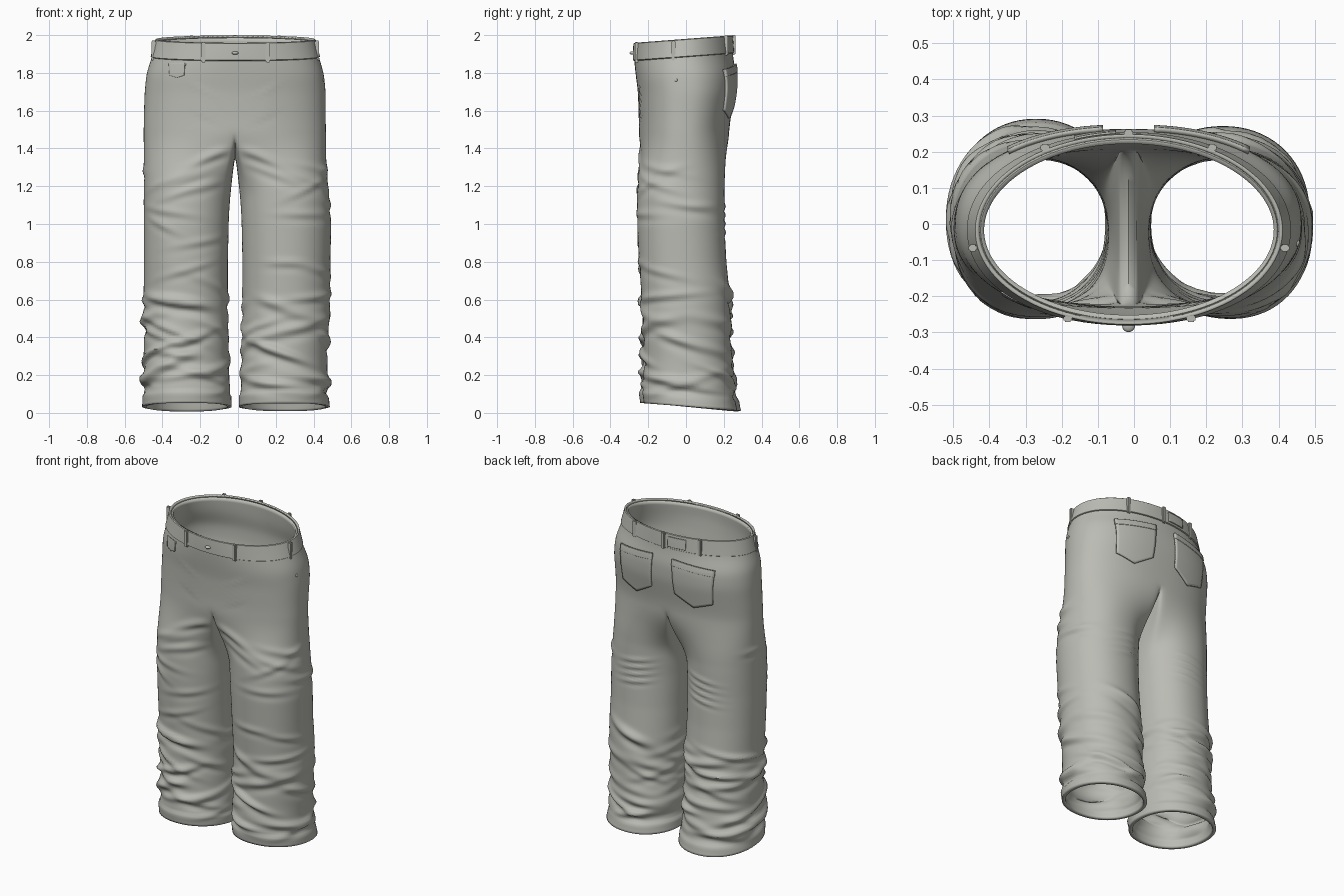
import bpy, bmesh, math, random
from mathutils import Vector
from mathutils.bvhtree import BVHTree

random.seed(4)
if "Cube" in bpy.data.objects:
    bpy.data.objects.remove(bpy.data.objects["Cube"])

cloth = bpy.data.materials.new("warm_grey_cloth")
cloth.use_nodes = True
grey = (0.5, 0.5, 0.46, 1)
cloth.diffuse_color = grey
cloth.node_tree.nodes["Principled BSDF"].inputs["Base Color"].default_value = grey

CENTRE = -0.015
SPLIT, CROTCH = 1.5, 1.35
OUTER, INNER = 56, 24          # ring segments around the outside and the inseam
SPREAD = math.radians(140)     # where the centre seams sit on each leg ring

# height, outer edge +x, outer edge -x, front y, back y, half gap between legs
PROFILE = [
    (0.0, .48, -.5, -.205, .265, .027), (0.1, .475, -.5, -.225, .25, .027),
    (0.3, .475, -.5, -.225, .24, .033), (0.6, .49, -.5, -.235, .235, .038),
    (0.8, .49, -.5, -.25, .215, .038), (1.0, .495, -.5, -.26, .205, .034),
    (1.2, .48, -.5, -.26, .205, .026), (1.35, .47, -.5, -.255, .215, .02),
    (1.55, .465, -.5, -.25, .235, .02), (1.7, .465, -.495, -.255, .262, .02),
    (1.8, .455, -.485, -.268, .265, .02), (1.88, .43, -.458, -.276, .25, .02),
    (2.0, .4, -.428, -.272, .243, .02)]


def section(z):
    """Blend the silhouette measurements at a height."""
    z = min(max(z, PROFILE[0][0]), PROFILE[-1][0])
    for low, high in zip(PROFILE, PROFILE[1:]):
        if z <= high[0]:
            t = (z - low[0]) / (high[0] - low[0])
            return [a + (b - a) * t for a, b in zip(low[1:], high[1:])]


def smoothstep(t):
    t = min(max(t, 0), 1)
    return t * t * (3 - 2 * t)


def power(value, exponent):
    return math.copysign(abs(value) ** exponent, value)


def top_z(y):
    return 1.98 + 0.075 * y


def hem_z(y):
    return 0.034 - 0.085 * y


def torso_point(side, angle, z, grow=0):
    """Rounded half section of the hips; angle runs from front to back centre."""
    left, right, front, back, _ = section(z)
    reach = (left if side > 0 else right) - CENTRE
    n = 0.88 + 0.12 * smoothstep((z - 1.75) / 0.2)
    x = CENTRE + (reach + side * grow) * power(math.cos(angle), n)
    y = (front + back) / 2 + ((back - front) / 2 + grow) * power(math.sin(angle), n)
    return Vector((x if abs(angle) < math.pi / 2 - 1e-4 else CENTRE, y, z))


def leg_point(side, angle, z):
    left, right, front, back, gap = section(z)
    outer, inner = (left if side > 0 else right), CENTRE + side * gap
    y = (front + back) / 2 + (back - front) / 2 * power(math.sin(angle), 0.94)
    if side < 0:
        y += 0.02 * smoothstep(1 - z / 0.5) * math.sin(angle)
    return Vector(((outer + inner) / 2 + (outer - inner) / 2 * power(math.cos(angle), 0.94), y, z))


def finish(name, bm, thickness=0, offset=-1, sharp=40):
    bmesh.ops.recalc_face_normals(bm, faces=bm.faces)
    mesh = bpy.data.meshes.new(name)
    bm.to_mesh(mesh)
    bm.free()
    mesh.materials.append(cloth)
    obj = bpy.data.objects.new(name, mesh)
    bpy.context.collection.objects.link(obj)
    if thickness:
        solid = obj.modifiers.new("thickness", "SOLIDIFY")
        solid.thickness, solid.offset = thickness, offset
    bpy.ops.object.select_all(action="DESELECT")
    obj.select_set(True)
    bpy.context.view_layer.objects.active = obj
    bpy.ops.object.shade_smooth_by_angle(angle=math.radians(sharp))
    return obj


def loft(bm, rows, closed):
    grid = [[bm.verts.new(p) for p in row] for row in rows]
    for a, b in zip(grid, grid[1:]):
        for i in range(len(a) if closed else len(a) - 1):
            j = (i + 1) % len(a)
            bm.faces.new((a[i], a[j], b[j], b[i]))


# Trouser body: two hip halves that split into two legs around the crotch seam
body = bmesh.new()
for side in (1, -1):
    arc = [-math.pi / 2 + math.pi * i / OUTER for i in range(OUTER + 1)]
    rows = []
    for r in range(25):
        row = []
        for a in arc:
            top = top_z(torso_point(side, a, 1.9).y) - 0.012
            row.append(torso_point(side, a, top + (SPLIT - top) * r / 24))
        rows.append(row)
    loft(body, rows, False)

    rim = [(a / (math.pi / 2) * SPREAD, torso_point(side, a, SPLIT), 0) for a in arc]
    front, back = section(SPLIT)[2:4]
    for i in range(1, INNER):
        q = 1 - 2 * i / INNER
        swing = q * math.pi / 2
        y = (front + back) / 2 + (back - front) / 2 * math.sin(swing)
        z = CROTCH + (SPLIT - CROTCH) * (1 - math.cos(swing))
        rim.append((math.pi - q * (math.pi - SPREAD), Vector((CENTRE, y, z)), 1 - abs(q)))
    rows = []
    for r in range(121):
        v, row = r / 120, []
        for angle, start, inside in rim:
            end = hem_z(leg_point(side, angle, 0.03).y)
            z = start.z + (end - start.z) * v
            t = min(1, v / 0.24)
            inside = min(1, inside * 2)
            w = smoothstep(t) * (1 - inside) + math.sin(t * math.pi / 2) ** 0.7 * inside
            goal = start.lerp(leg_point(side, angle, z), w)
            row.append((goal.x, goal.y, z))
        rows.append(row)
    loft(body, rows, True)
bmesh.ops.remove_doubles(body, verts=body.verts, dist=0.0004)
bmesh.ops.recalc_face_normals(body, faces=body.faces)
inner_verts = [v for v in body.verts if not v.is_boundary]
for _ in range(6):
    bmesh.ops.smooth_vert(body, verts=inner_verts, factor=0.5,
                          use_axis_x=True, use_axis_y=True, use_axis_z=True)

# Cloth folds: (side, angle, height, slope, length, width, depth)
folds = []
for side in (1, -1):
    for i in range(38):                                   # bunching on the shins
        folds.append((side, random.uniform(-math.pi, math.pi), 0.1 + 0.55 * random.random(),
                      random.uniform(-.09, .09), random.uniform(.4, .9),
                      random.uniform(.016, .028), random.uniform(.009, .02)))
    for i in range(9):                                    # light creases on the thighs
        folds.append((side, random.uniform(-2, 1), random.uniform(.7, 1.35),
                      random.uniform(-.12, .12), random.uniform(.3, .6), .02, .007))
    for i in range(4):                                    # creases behind the knees
        folds.append((side, 1.6, 0.96 + 0.045 * i, .03, .45, .013, .008))
        folds.append((side, -1.85, 1.58 + 0.04 * i, .16, .22, .012, .006))
    folds.append((side, -2, 1.36, -.12, .5, .025, .014))  # pull lines from the crotch
    folds.append((side, -1.7, 1.27, -.1, .5, .022, .01))

body.normal_update()
moves = []
for v in body.verts:
    x, y, z = v.co
    side = 1 if x > CENTRE else -1
    angle = math.atan2(y, abs(x - CENTRE) - 0.24)
    push = 0.0
    for s, a, h, slope, length, width, depth in folds:
        if s == side and abs(z - h) < 0.3:
            turn = (angle - a + math.pi) % (2 * math.pi) - math.pi
            rise = (z - h - slope * turn) / width
            shape = math.exp(-rise * rise) - 0.55 * math.exp(-(rise + 1.7) ** 2)
            push += depth * shape * math.exp(-(turn / length) ** 2)
    push = max(-0.015, min(0.022, push))
    push *= smoothstep(abs(x - CENTRE) / 0.09) if z > 1 else 0.35 + 0.65 * smoothstep(abs(x - CENTRE) / 0.2)
    above = z - hem_z(y)
    push *= smoothstep(above / 0.1)
    push += 0.008 * smoothstep((0.07 - above) / 0.015)    # turned-up hem
    moves.append((v, v.normal * push))
for v, move in moves:
    v.co += move
body_tree = BVHTree.FromBMesh(body)
finish("trouser_body", body, 0.022, sharp=60)

# Waistband
band = bmesh.new()
rows = []
for drop, grow in ((0, 0), (0.004, 0.005), (0.05, 0.006), (0.092, 0.006), (0.097, -0.002)):
    row = []
    for i in range(96):
        turn = 2 * math.pi * i / 96
        side = 1 if math.cos(turn) >= 0 else -1
        angle = math.asin(math.sin(turn))
        z = top_z(torso_point(side, angle, 1.9).y) - drop
        row.append(torso_point(side, angle, z, grow))
    rows.append(row)
loft(band, rows, True)
band_tree = BVHTree.FromBMesh(band)
finish("waistband", band, 0.016)


def patch(name, tree, face, x0, x1, low, high, point=0, tilt=0, thick=0.008):
    """Plate laid on the front (-1) or back (1), optionally pointed at the bottom."""
    bm, rows, n = bmesh.new(), [], 16
    for j in range(n + 1):
        row = []
        for i in range(n + 1):
            u, w = i / n, j / n
            bottom = low + point * abs(2 * u - 1)
            taper = 1 - 0.1 * (1 - w) * (point > 0)
            x = (x0 + x1) / 2 + (u - 0.5) * (x1 - x0) * taper
            z = bottom + (high - bottom) * w + tilt * (u - 0.5)
            hit = tree.ray_cast(Vector((x, face, z)), Vector((0, -face, 0)))[0]
            row.append(hit + Vector((0, face * 0.001, 0)))
        rows.append(row)
    loft(bm, rows, False)
    bmesh.ops.recalc_face_normals(bm, faces=bm.faces)
    flip = sum(f.normal.y for f in bm.faces) * face < 0
    obj = finish(name, bm, thick, 1)
    if flip != (sum(p.normal.y for p in obj.data.polygons) * face < 0) or flip:
        obj.data.flip_normals() if sum(p.normal.y for p in obj.data.polygons) * face < 0 else None


# Pockets and label
for side, label in ((1, "left"), (-1, "right")):
    a, b = sorted((CENTRE + side * 0.07, CENTRE + side * 0.33))
    patch(label + "_back_pocket", body_tree, 1, a, b, 1.56, 1.83, 0.055, -side * 0.03, 0.011)
    patch(label + "_pocket_hem", body_tree, 1, a, b, 1.795, 1.832, 0, -side * 0.03, 0.014)
patch("coin_pocket", body_tree, -1, -0.365, -0.28, 1.775, 1.85, 0.012, 0, 0.005)
patch("back_label", band_tree, 1, -0.165, -0.05, 1.918, 1.98, 0, 0, 0.006)


def on_surface(tree, x, y, z):
    """Outside point and outward direction nearest to a rough position."""
    spot, normal, _, _ = tree.find_nearest(Vector((x, y, z)))
    outward = Vector((normal.x, normal.y, 0)).normalized()
    return spot, outward if outward.dot(Vector((x - CENTRE, y, 0))) > 0 else -outward


# Belt loops
for x, y in ((-.185, -.27), (.16, -.27), (.44, -.075), (-.47, -.075), (-.25, .22), (.22, .22), (CENTRE, .27)):
    spot, out = on_surface(band_tree, x, y, top_z(y) - 0.05)
    bm = bmesh.new()
    bmesh.ops.create_cube(bm, size=1)
    for v in bm.verts:
        v.co = Vector((v.co.x * 0.024, v.co.y * 0.02, v.co.z * 0.106))
    bmesh.ops.bevel(bm, geom=bm.edges[:], offset=0.004, segments=2, affect="EDGES")
    bmesh.ops.rotate(bm, verts=bm.verts, matrix=out.to_track_quat("Y", "Z").to_matrix())
    bmesh.ops.translate(bm, verts=bm.verts, vec=spot + out * 0.004)
    finish("belt_loop", bm)


# Button and rivets
def stud(name, tree, x, y, z, radius):
    spot, out = on_surface(tree, x, y, z)
    bm = bmesh.new()
    bmesh.ops.create_uvsphere(bm, u_segments=20, v_segments=10, radius=radius)
    bmesh.ops.scale(bm, verts=bm.verts, vec=(1, 1, 0.5))
    bmesh.ops.rotate(bm, verts=bm.verts, matrix=out.to_track_quat("Z", "Y").to_matrix())
    bmesh.ops.translate(bm, verts=bm.verts, vec=spot + out * radius * 0.15)
    finish(name, bm)


stud("waist_button", band_tree, CENTRE, -0.3, 1.905, 0.018)
stud("hip_rivet", body_tree, 0.48, -0.06, 1.765, 0.009)
for x in (-0.36, -0.285):
    stud("coin_pocket_rivet", body_tree, x, -0.24, 1.845, 0.007)
